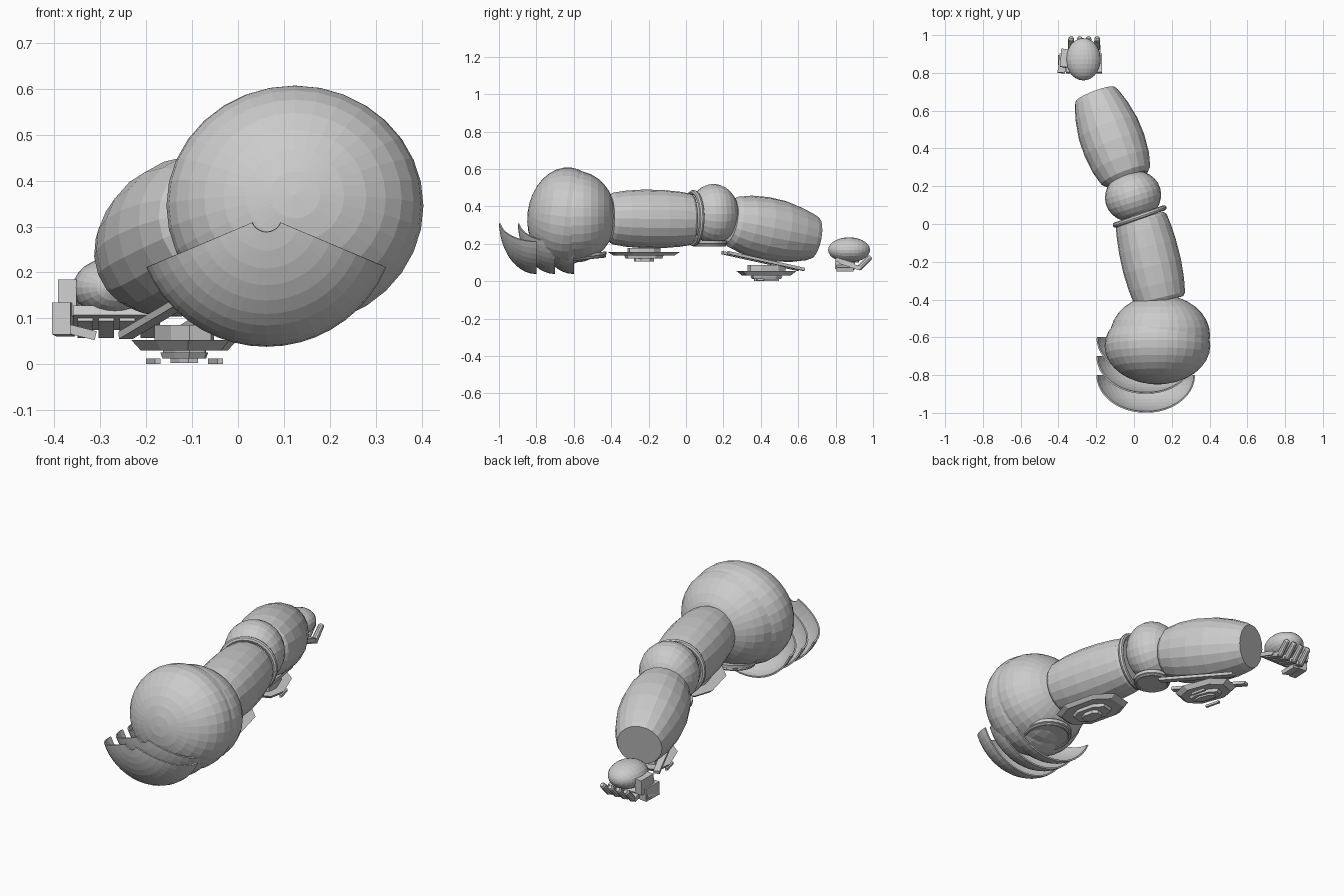
import bpy, bmesh, math
from mathutils import Vector, Matrix

if "Cube" in bpy.data.objects:
    bpy.data.objects.remove(bpy.data.objects["Cube"])

grey = bpy.data.materials.new("plain_grey")
grey.diffuse_color = (0.6, 0.6, 0.6, 1)
grey.use_nodes = True
grey.node_tree.nodes["Principled BSDF"].inputs["Base Color"].default_value = grey.diffuse_color


def finish(name, bm, matrix=Matrix()):
    bmesh.ops.recalc_face_normals(bm, faces=bm.faces)
    bm.transform(matrix)
    me = bpy.data.meshes.new(name)
    bm.to_mesh(me)
    bm.free()
    me.materials.append(grey)
    ob = bpy.data.objects.new(name, me)
    bpy.context.collection.objects.link(ob)
    return ob


def aim(a, b):
    """Matrix at a, local Z pointing to b."""
    d = Vector(b) - Vector(a)
    return Matrix.Translation(a) @ d.to_track_quat('Z', 'Y').to_matrix().to_4x4()


def ball(name, loc, radii, tilt=0.0, yaw=0.0, segs=32, rings=16):
    """Ellipsoid whose poles lie along Y."""
    bm = bmesh.new()
    bmesh.ops.create_uvsphere(bm, u_segments=segs, v_segments=rings, radius=1)
    bm.transform(Matrix.Rotation(math.pi / 2, 4, 'X'))
    m = (Matrix.Translation(loc) @ Matrix.Rotation(yaw, 4, 'Z')
         @ Matrix.Rotation(tilt, 4, 'X') @ Matrix.Diagonal((*radii, 1)))
    return finish(name, bm, m)


def barrel(name, a, b, profile, sides=20):
    """Lathe of (fraction, radius) pairs between two points, flat ends."""
    bm = bmesh.new()
    length = (Vector(b) - Vector(a)).length
    rings = []
    for t, r in profile:
        rings.append([bm.verts.new((r * math.cos(2 * math.pi * i / sides),
                                    r * math.sin(2 * math.pi * i / sides), t * length))
                      for i in range(sides)])
    for p, q in zip(rings, rings[1:]):
        for i in range(sides):
            j = (i + 1) % sides
            bm.faces.new((p[i], p[j], q[j], q[i]))
    bm.faces.new(rings[0])
    bm.faces.new(rings[-1])
    return finish(name, bm, aim(a, b))


def bar(name, a, b, width, thick):
    """Box running from a to b."""
    d = Vector(b) - Vector(a)
    bm = bmesh.new()
    bmesh.ops.create_cube(bm, size=1)
    m = (Matrix.Translation((Vector(a) + Vector(b)) / 2)
         @ d.to_track_quat('Y', 'Z').to_matrix().to_4x4()
         @ Matrix.Diagonal((width, d.length, thick, 1)))
    return finish(name, bm, m)


def armour_plate(name, loc, yaw, layers):
    """Stepped eight-cornered plate; layers = (z top, z bottom, w top, l top, taper)."""
    shape = [(1, -.5), (1, .5), (.5, 1), (-.5, 1), (-1, .5), (-1, -.5), (-.5, -1), (.5, -1)]
    bm = bmesh.new()
    for z1, z0, w, l, taper in layers:
        top = [bm.verts.new((x * w, y * l, z1)) for x, y in shape]
        bot = [bm.verts.new((x * w * taper, y * l * taper, z0)) for x, y in shape]
        bm.faces.new(top)
        bm.faces.new(bot)
        for i in range(8):
            j = (i + 1) % 8
            bm.faces.new((top[i], top[j], bot[j], bot[i]))
    return finish(name, bm, Matrix.Translation(loc) @ Matrix.Rotation(yaw, 4, 'Z'))


def ring(name, loc, normal, major, minor, sides=32):
    bm = bmesh.new()
    grid = []
    for i in range(sides):
        a = 2 * math.pi * i / sides
        grid.append([bm.verts.new(((major + minor * math.cos(t * math.pi / 4)) * math.cos(a),
                                   (major + minor * math.cos(t * math.pi / 4)) * math.sin(a),
                                   minor * math.sin(t * math.pi / 4))) for t in range(8)])
    for i in range(sides):
        for t in range(8):
            k, u = (i + 1) % sides, (t + 1) % 8
            bm.faces.new((grid[i][t], grid[k][t], grid[k][u], grid[i][u]))
    return finish(name, bm, aim(loc, Vector(loc) + Vector(normal)))


# shoulder: two overlapping balls
ball("shoulder_front", (0.124, -0.645, 0.345), (0.28, 0.203, 0.264), tilt=-0.12)
ball("shoulder_back", (0.138, -0.59, 0.345), (0.265, 0.215, 0.245))

# shoulder guard: three nested dome sectors, open at the pole
for k in range(3):
    bm = bmesh.new()
    rows = []
    for i in range(11):
        phi = 0.12 + (math.pi / 2 - 0.12) * i / 10
        row = []
        for j in range(19):
            a = math.radians(-157 + 134 * j / 18)
            r = 0.284 * math.sin(phi)
            row.append(bm.verts.new((0.062 + r * math.cos(a), -0.8 + 0.1 * k - 0.2 * math.cos(phi),
                                     0.322 + r * math.sin(a))))
        rows.append(row)
    for p, q in zip(rows, rows[1:]):
        for j in range(18):
            bm.faces.new((p[j], p[j + 1], q[j + 1], q[j]))
    shell = finish("shoulder_guard_%d" % (k + 1), bm)
    mod = shell.modifiers.new("thickness", 'SOLIDIFY')
    mod.thickness = 0.008

# arm segments
barrel("upper_arm", (0.14, -0.41, 0.335), (0.035, 0.035, 0.33),
       [(0, .125), (.04, .138), (.2, .15), (.42, .157), (.65, .155), (.85, .147), (.97, .138), (1, .125)])
ring("elbow_ring", (0.03, 0.04, 0.337), (-0.33, 0.94, 0), 0.137, 0.014)
ball("elbow", (-0.005, 0.147, 0.36), (0.15, 0.135, 0.16), yaw=0.3, segs=24, rings=14)
barrel("forearm", (-0.035, 0.235, 0.32), (-0.205, 0.685, 0.23),
       [(0, .115), (.05, .138), (.2, .158), (.4, .168), (.6, .165), (.8, .147), (.95, .125), (1, .112)])

# stepped armour plates under the arm
armour_plate("upper_arm_plate", (0.09, -0.225, 0), 0.24, [
    (.176, .156, .055, .085, 1), (.156, .138, .115, .185, .85),
    (.138, .122, .06, .1, .95), (.122, .104, .035, .05, 1)])
armour_plate("forearm_plate", (-0.117, 0.43, 0), 0.36, [
    (.085, .053, .05, .1, 1), (.053, .03, .095, .152, .82),
    (.026, .012, .04, .085, .9), (.012, .003, .022, .055, 1), (.03, .026, .035, .08, 1)])
for s in (-1, 1):
    # studs and side rails of the forearm plate
    x, y = -0.117 + s * 0.068, 0.43 + s * 0.025
    bar("forearm_stud", (x + 0.01, y - 0.04, 0.006), (x - 0.01, y + 0.04, 0.006), 0.012, 0.012)
    bar("forearm_rail", (-0.04 + s * 0.055, 0.21 + s * 0.015, 0.152),
        (-0.19 + s * 0.055, 0.615 + s * 0.015, 0.063), 0.032, 0.016)

# round caps under the joints
barrel("elbow_cap", (-0.015, 0.125, 0.19), (-0.015, 0.125, 0.216),
       [(0, .075), (.4, .093), (1, .095)], 24)
ring("elbow_cap_rim", (-0.015, 0.125, 0.192), (0, 0, 1), 0.083, 0.008)
barrel("shoulder_cap", (0.12, -0.55, 0.118), (0.12, -0.553, 0.145),
       [(0, .105), (.4, .128), (1, .13)], 24)
ring("shoulder_cap_rim", (0.12, -0.55, 0.122), (0, -0.1, 1), 0.115, 0.008)

# hand with palm plate, thumb and curled fingers
ball("hand", (-0.268, 0.872, 0.167), (0.092, 0.112, 0.067), segs=24, rings=14)
bar("palm_plate", (-0.265, 0.80, 0.118), (-0.265, 0.90, 0.085), 0.19, 0.022)
for i in range(4):
    x = -0.333 + 0.046 * i
    bar("finger_base", (x, 0.82, 0.105), (x, 0.93, 0.068), 0.034, 0.022)
    barrel("finger_tip", (x, 0.922, 0.066), (x, 0.988, 0.132),
           [(0, .012), (.1, .017), (.9, .015), (1, .01)], 10)
bar("thumb_base", (-0.385, 0.80, 0.10), (-0.375, 0.90, 0.095), 0.04, 0.07)
bar("thumb_tip", (-0.372, 0.83, 0.145), (-0.365, 0.925, 0.14), 0.04, 0.08)
bar("thumb_joint", (-0.40, 0.85, 0.085), (-0.31, 0.85, 0.062), 0.09, 0.02)
